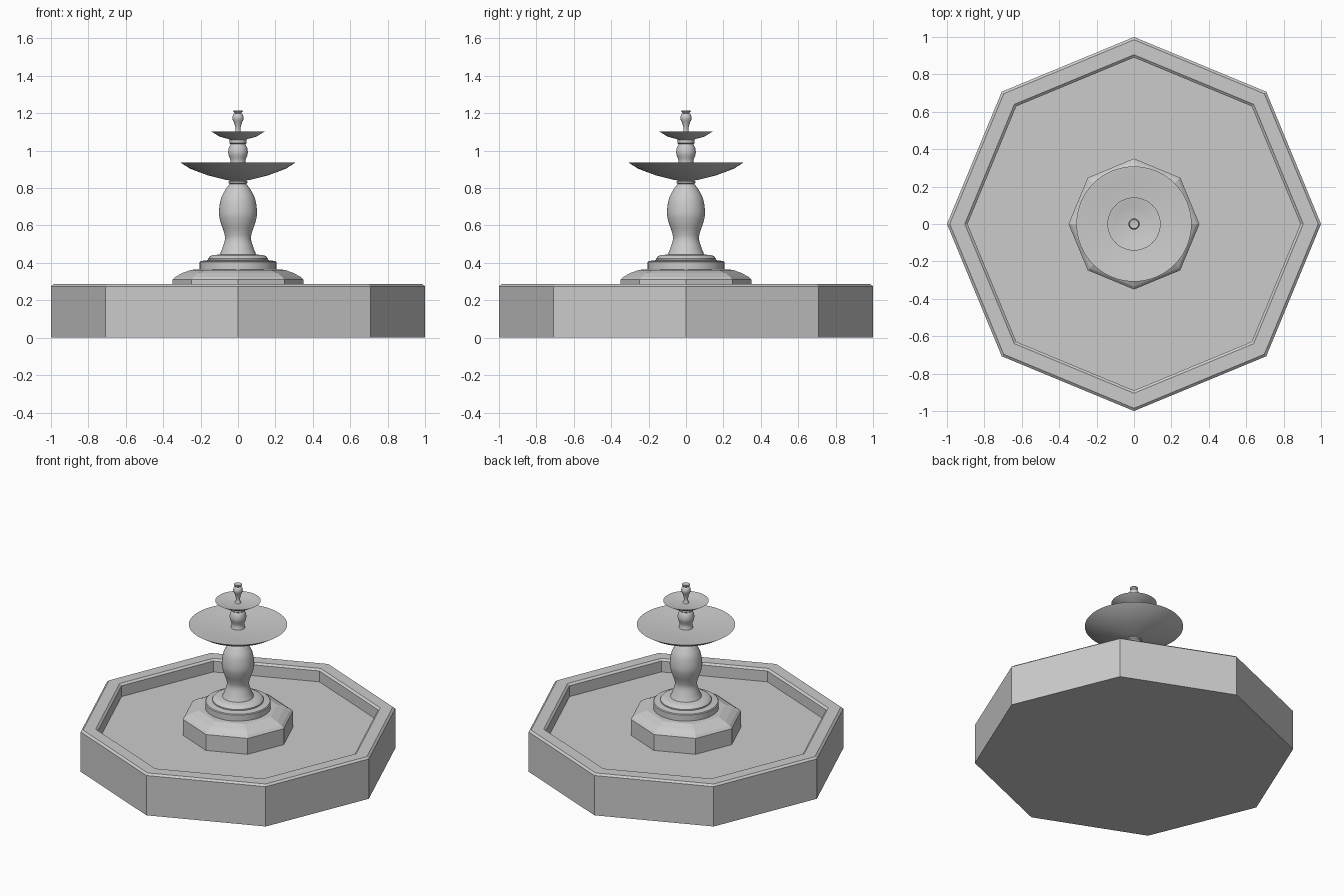
import bpy, bmesh
from math import cos, sin, pi, radians

if "Cube" in bpy.data.objects:
    bpy.data.objects.remove(bpy.data.objects["Cube"])


def lathe(name, profile, sides, smooth=True):
    """Revolve (radius, z) points around z; radius 0 closes to a pole cap."""
    bm = bmesh.new()
    rings = []
    for r, z in profile:
        rings.append([bm.verts.new((r * cos(2 * pi * i / sides), r * sin(2 * pi * i / sides), z))
                      for i in range(sides)])
    for a, b in zip(rings, rings[1:]):
        for i in range(sides):
            j = (i + 1) % sides
            bm.faces.new((a[i], a[j], b[j], b[i]))
    bm.faces.new(rings[0][::-1])
    bm.faces.new(rings[-1])
    bmesh.ops.recalc_face_normals(bm, faces=bm.faces)
    mesh = bpy.data.meshes.new(name)
    bm.to_mesh(mesh)
    bm.free()
    ob = bpy.data.objects.new(name, mesh)
    bpy.context.collection.objects.link(ob)
    if smooth:
        bpy.ops.object.select_all(action='DESELECT')
        ob.select_set(True)
        bpy.context.view_layer.objects.active = ob
        bpy.ops.object.shade_smooth_by_angle(angle=radians(30))
    return ob


def curve(points, steps=5):
    """Catmull-Rom smoothing of a profile."""
    p = [points[0]] + points + [points[-1]]
    out = []
    for k in range(1, len(p) - 2):
        for s in range(steps):
            t = s / steps
            out.append(tuple(0.5 * (2 * b + (c - a) * t + (2 * a - 5 * b + 4 * c - d) * t * t
                                    + (3 * b - a - 3 * c + d) * t ** 3)
                             for a, b, c, d in zip(p[k - 1], p[k], p[k + 1], p[k + 2])))
    return out + [points[-1]]


# Octagonal basin with chamfered rim and raised floor
lathe("basin", [(1, 0), (1, 0.275), (0.985, 0.287), (0.905, 0.287),
                (0.89, 0.275), (0.89, 0.2)], 8, smooth=False)

# Octagonal plinth with rounded shoulder
lathe("plinth", [(0.35, 0.195), (0.35, 0.31), (0.335, 0.325), (0.30, 0.345),
                 (0.25, 0.363), (0.20, 0.365)], 8, smooth=False)

# Round base mouldings
lathe("base_ring", [(0.205, 0.36), (0.205, 0.405), (0.20, 0.41), (0.16, 0.415),
                    (0.16, 0.423), (0.15, 0.435), (0.135, 0.442), (0.09, 0.445)], 48)

# Baluster column
lathe("column", curve([(0.10, 0.44), (0.085, 0.475), (0.07, 0.525), (0.075, 0.565),
                       (0.094, 0.62), (0.102, 0.67), (0.092, 0.74), (0.068, 0.79),
                       (0.045, 0.822)])
      + [(0.05, 0.827), (0.05, 0.835), (0.043, 0.84), (0.043, 0.85)], 40)

# Large bowl
lathe("large_bowl", [(0.04, 0.84), (0.07, 0.845), (0.16, 0.868), (0.255, 0.903), (0.308, 0.937),
                     (0.30, 0.937), (0.22, 0.922), (0.03, 0.918)], 64)

# Upper stem
lathe("upper_stem", curve([(0.045, 0.915), (0.04, 0.945), (0.052, 0.985), (0.049, 1.015),
                           (0.039, 1.035)]) + [(0.045, 1.04), (0.045, 1.07)], 32)

# Small bowl
lathe("small_bowl", [(0.04, 1.055), (0.05, 1.062), (0.098, 1.075), (0.142, 1.102),
                     (0.137, 1.102), (0.10, 1.09), (0.015, 1.087)], 48)

# Finial spout
lathe("finial", curve([(0.02, 1.085), (0.013, 1.11), (0.018, 1.14), (0.03, 1.172),
                       (0.025, 1.193), (0.016, 1.2)], 4)
      + [(0.026, 1.21), (0.024, 1.216), (0.012, 1.213)], 24)
